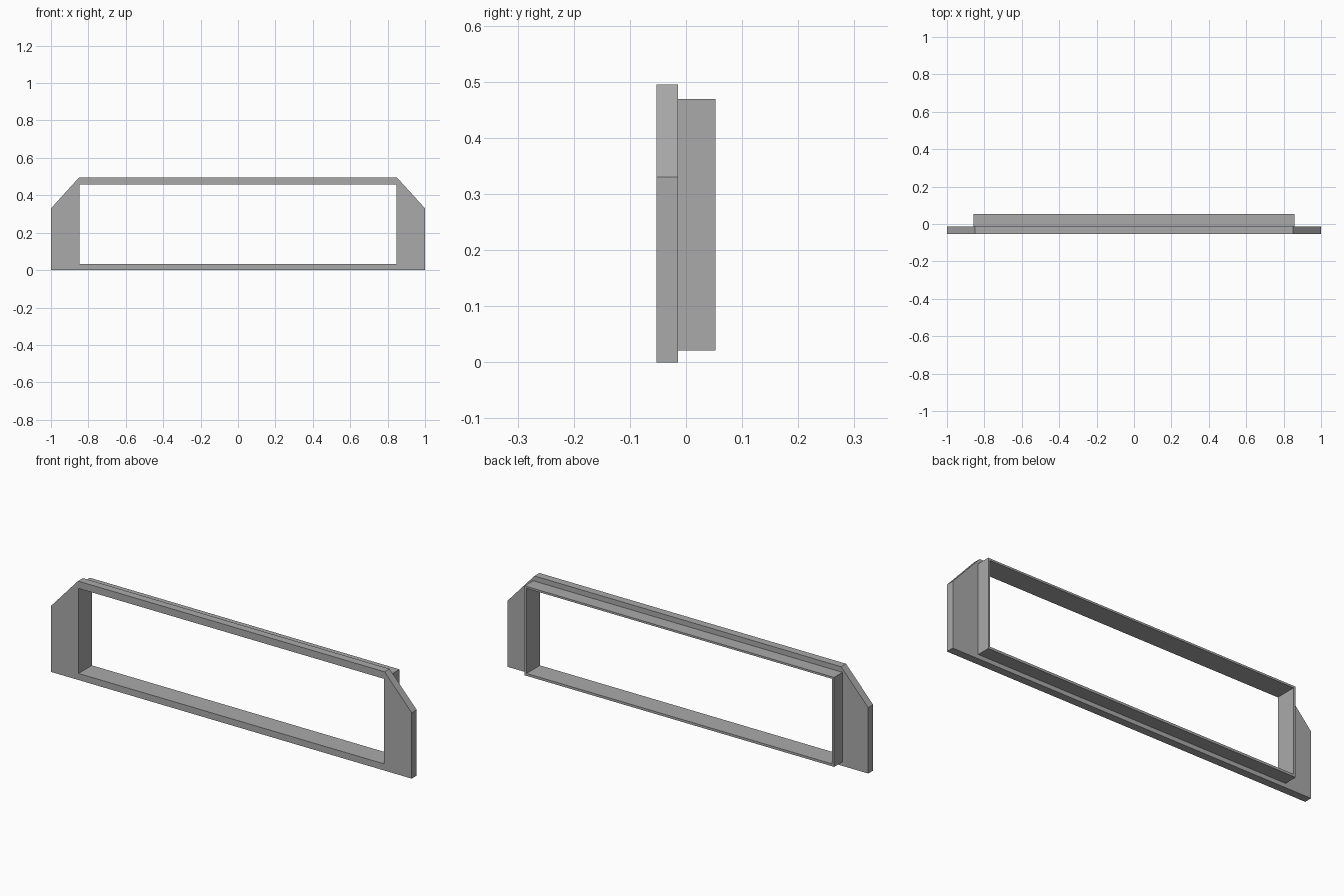
import bpy
import bmesh
from mathutils import Vector

cube = bpy.data.objects.get("Cube")
if cube:
    bpy.data.objects.remove(cube)

# Single grey finish
grey = bpy.data.materials.new("plain_grey")
grey.use_nodes = True
colour = (0.4, 0.4, 0.4, 1)
grey.diffuse_color = colour
grey.node_tree.nodes["Principled BSDF"].inputs["Base Color"].default_value = colour


def rectangle(half_width, bottom, top):
    return [(-half_width, bottom), (half_width, bottom),
            (half_width, top), (-half_width, top)]


def pierced_panel(name, outline, hole, front, back):
    """Extrude an outline with a hole from y=front to y=back."""
    bm = bmesh.new()
    edges = []
    for loop in (outline, hole):
        verts = [bm.verts.new((x, front, z)) for x, z in loop]
        edges += [bm.edges.new((a, b)) for a, b in zip(verts, verts[1:] + verts[:1])]
    bmesh.ops.triangle_fill(bm, edges=edges, use_beauty=True, normal=Vector((0, -1, 0)))
    result = bmesh.ops.extrude_face_region(bm, geom=bm.faces[:], use_keep_orig=True)
    moved = [g for g in result["geom"] if isinstance(g, bmesh.types.BMVert)]
    bmesh.ops.translate(bm, verts=moved, vec=(0, back - front, 0))
    bmesh.ops.recalc_face_normals(bm, faces=bm.faces[:])
    mesh = bpy.data.meshes.new(name)
    bm.to_mesh(mesh)
    bm.free()
    mesh.materials.append(grey)
    obj = bpy.data.objects.new(name, mesh)
    bpy.context.collection.objects.link(obj)
    return obj


opening = rectangle(0.847, 0.033, 0.459)

# Front plate with sloping upper corners
plate = [(-1, 0), (1, 0), (1, 0.33), (0.85, 0.495), (-0.85, 0.495), (-1, 0.33)]
pierced_panel("front_plate", plate, opening, -0.053, -0.014)

# Thin rectangular collar behind the plate
pierced_panel("rear_collar", rectangle(0.858, 0.021, 0.469), opening, -0.014, 0.053)
